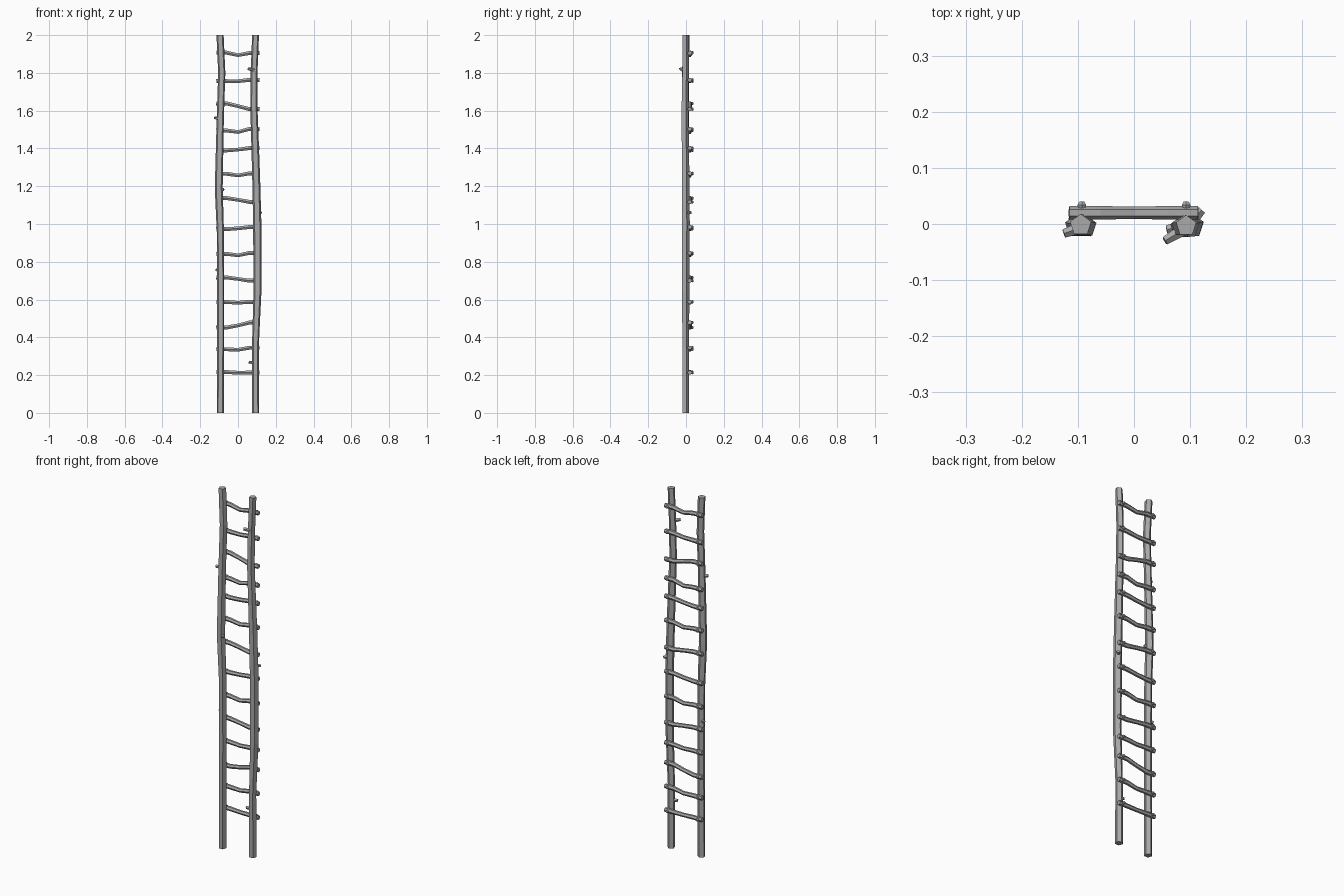
import bpy, bmesh, math
from mathutils import Vector

if "Cube" in bpy.data.objects:
    bpy.data.objects.remove(bpy.data.objects["Cube"])

wood = bpy.data.materials.new("grey wood")
wood.use_nodes = True
GREY = (0.40, 0.40, 0.40, 1)
wood.diffuse_color = GREY
wood.node_tree.nodes["Principled BSDF"].inputs["Base Color"].default_value = GREY


def sweep(name, points, radii, sides, up):
    """Flat-faced tube along points; the first corner of each ring faces 'up'."""
    bm = bmesh.new()
    pts = [Vector(p) for p in points]
    axis = (pts[-1] - pts[0]).normalized()
    u = Vector(up)
    u = (u - axis * u.dot(axis)).normalized()
    v = axis.cross(u)
    rings = []
    for p, r in zip(pts, radii):
        angles = [2 * math.pi * i / sides for i in range(sides)]
        rings.append([bm.verts.new(p + r * (u * math.cos(a) + v * math.sin(a))) for a in angles])
    for low, high in zip(rings, rings[1:]):
        for i in range(sides):
            j = (i + 1) % sides
            bm.faces.new((low[i], low[j], high[j], high[i]))
    bm.faces.new(rings[0][::-1])
    bm.faces.new(rings[-1])
    bmesh.ops.recalc_face_normals(bm, faces=bm.faces)
    mesh = bpy.data.meshes.new(name)
    bm.to_mesh(mesh)
    bm.free()
    mesh.materials.append(wood)
    obj = bpy.data.objects.new(name, mesh)
    bpy.context.collection.objects.link(obj)
    return obj


# Crooked five-sided rails: (x, y, z, radius)
right_path = [(-.093, -.003, 0, .020), (-.092, -.003, .60, .020), (-.093, -.003, .95, .020),
              (-.102, -.004, 1.19, .022), (-.094, -.005, 1.55, .020), (-.086, -.004, 1.80, .020),
              (-.095, -.002, 2, .020)]
left_path = [(.093, -.003, 0, .020), (.092, -.003, .35, .019), (.103, -.004, .64, .022),
             (.102, -.003, 1.0, .023), (.096, -.004, 1.25, .022), (.084, -.007, 1.62, .020),
             (.085, -.004, 1.80, .019), (.093, -.003, 2, .019)]
for name, path in (("right_rail", right_path), ("left_rail", left_path)):
    sweep(name, [p[:3] for p in path], [p[3] for p in path], 5, (0, 1, 0))

# Bent rungs lashed to the back: (height at right end, middle, left end)
rungs = [(.216, .213, .213), (.337, .334, .345), (.452, .463, .478), (.587, .583, .588),
         (.717, .709, .700), (.842, .834, .847), (.973, .977, .984), (1.137, 1.128, 1.117),
         (1.266, 1.257, 1.268), (1.390, 1.394, 1.402), (1.495, 1.487, 1.503),
         (1.638, 1.624, 1.608), (1.756, 1.756, 1.763), (1.907, 1.894, 1.905)]
for n, (za, zm, zb) in enumerate(rungs, 1):
    path = [(-.115, .02, za), (-.06, .02, za), (0, .02, zm), (.06, .02, zb), (.114, .02, zb)]
    sweep(f"rung_{n}", path, [.012, .012, .011, .012, .012], 6, (0, 1, 0))
    # Pegs through both ends of the rung
    for side, x, z in (("right", -.093, za), ("left", .093, zb)):
        sweep(f"{side}_peg_{n}", [(x, .024, z), (x, .034, z), (x, .040, z)],
              [.006, .009, .005], 6, (0, 0, 1))

# Cut branch stubs on the rails: (root, tip)
stubs = [((.085, -.012, 1.815), (.055, -.030, 1.822)),
         ((.092, -.003, .265), (.058, -.010, .267)),
         ((.102, .005, 1.06), (.121, .025, 1.06)),
         ((-.094, -.006, 1.56), (-.125, -.017, 1.562)),
         ((-.100, -.006, 1.18), (-.075, -.015, 1.182)),
         ((-.092, .000, .755), (-.117, .006, .757))]
for n, (root, tip) in enumerate(stubs, 1):
    sweep(f"branch_stub_{n}", [root, tip], [.011, .008], 5, (0, 0, 1))
